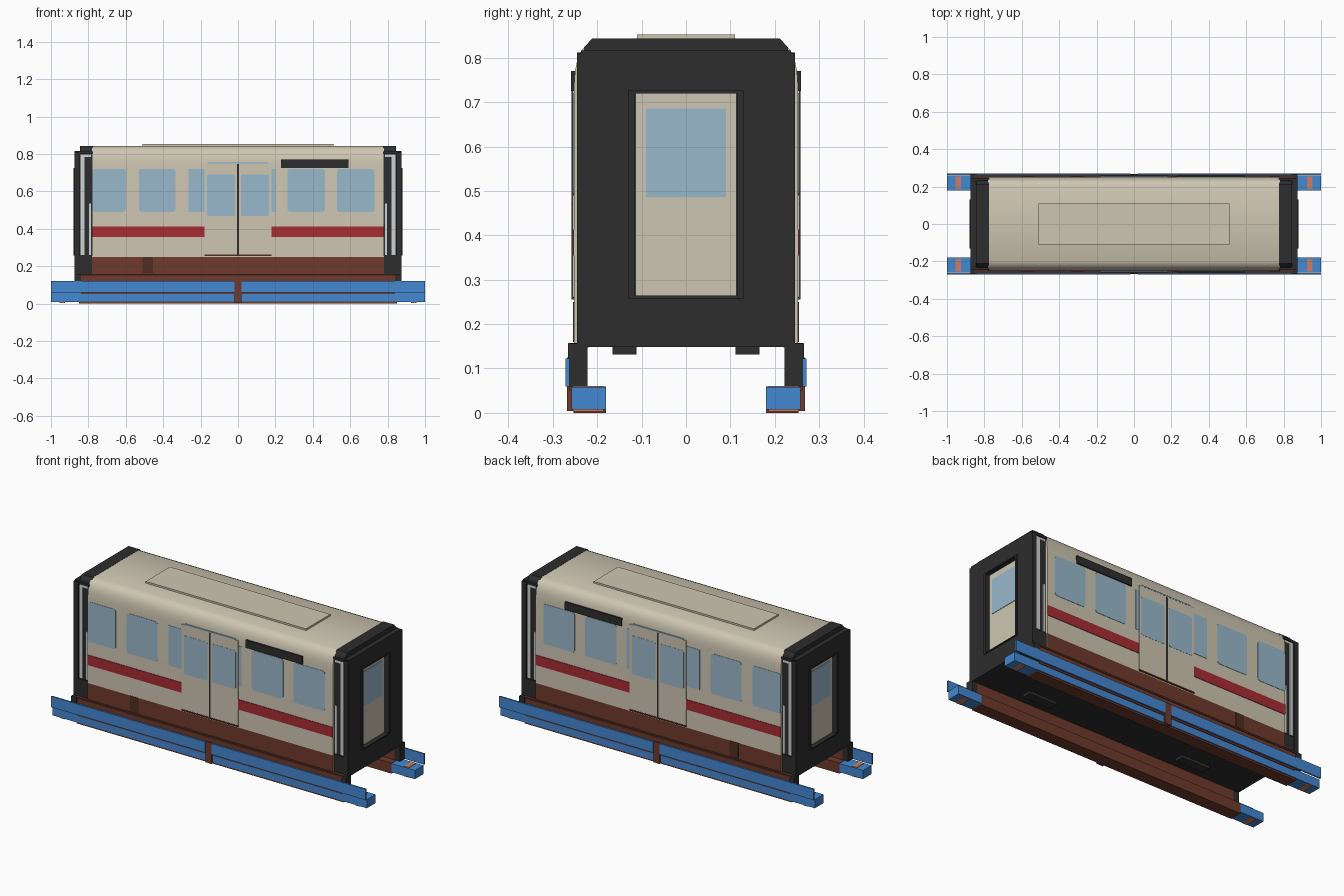
import bpy, bmesh
from mathutils import Matrix, Vector

default_cube = bpy.data.objects.get("Cube")
if default_cube:
    bpy.data.objects.remove(default_cube, do_unlink=True)


def material(name, rgb):
    """Flat material from display (sRGB) values."""
    lin = [((c / 255 + 0.055) / 1.055) ** 2.4 for c in rgb] + [1]
    m = bpy.data.materials.new(name)
    m.use_nodes = True
    m.diffuse_color = lin
    bsdf = m.node_tree.nodes["Principled BSDF"]
    bsdf.inputs["Base Color"].default_value = lin
    bsdf.inputs["Roughness"].default_value = 0.7
    return m


CREAM = material("cream paint", (206, 198, 178))
GLASS = material("window blue", (154, 185, 204))
RED = material("stripe red", (168, 44, 52))
BROWN = material("skirt brown", (112, 58, 43))
DARK_BROWN = material("dark brown", (80, 45, 35))
BLACK = material("charcoal", (45, 45, 46))
BLUE = material("rail blue", (67, 136, 210))
COPPER = material("copper", (205, 125, 95))
WHITE = material("handrail white", (208, 211, 211))


def finish(name, bm, mats):
    bmesh.ops.recalc_face_normals(bm, faces=bm.faces)
    mesh = bpy.data.meshes.new(name)
    bm.to_mesh(mesh)
    bm.free()
    for m in mats:
        mesh.materials.append(m)
    obj = bpy.data.objects.new(name, mesh)
    bpy.context.collection.objects.link(obj)
    return obj


def boxes(name, mat, spans, flip_x=False, flip_y=False, corner=0):
    """Boxes given as (x0, x1, y0, y1, z0, z1), optionally mirrored."""
    bm = bmesh.new()
    for x0, x1, y0, y1, z0, z1 in spans:
        for sx in (1, -1) if flip_x else (1,):
            for sy in (1, -1) if flip_y else (1,):
                mid = Vector((sx * (x0 + x1), sy * (y0 + y1), z0 + z1)) / 2
                size = (x1 - x0, y1 - y0, z1 - z0, 1)
                bmesh.ops.create_cube(bm, size=1, matrix=Matrix.Translation(mid) @ Matrix.Diagonal(size))
    if corner:
        edges = [e for e in bm.edges
                 if abs(e.verts[0].co.x - e.verts[1].co.x) < 1e-5
                 and abs(e.verts[0].co.z - e.verts[1].co.z) < 1e-5]
        bmesh.ops.bevel(bm, geom=edges, offset=corner, segments=3, profile=0.5, affect='EDGES')
    return finish(name, bm, [mat])


def extrude_profile(name, mats, half, x0, x1):
    """Extrude a mirrored half profile of (y, z) along x."""
    bm = bmesh.new()
    ring = half + [(-y, z) for y, z in reversed(half)]
    a = [bm.verts.new((x0, y, z)) for y, z in ring]
    b = [bm.verts.new((x1, y, z)) for y, z in ring]
    n = len(ring)
    for i in range(n):
        j = (i + 1) % n
        bm.faces.new((a[i], a[j], b[j], b[i]))
    bm.faces.new(a)
    bm.faces.new(b)
    return finish(name, bm, mats)


def side_plates(name, mat, rects, depth, corner=0, flip_x=False):
    """Thin plates (x0, x1, z0, z1) on both long walls."""
    spans = [(x0, x1, WALL - 0.003, WALL + depth, z0, z1) for x0, x1, z0, z1 in rects]
    return boxes(name, mat, spans, flip_x, True, corner)


def ring_spans(x0, x1, outer, inner):
    """Four boxes round an opening; outer and inner are (half width, bottom, top)."""
    ow, ob, ot = outer
    iw, ib, it = inner
    return [(x0, x1, -ow, -iw, ob, ot), (x0, x1, iw, ow, ob, ot),
            (x0, x1, -iw, iw, ob, ib), (x0, x1, -iw, iw, it, ot)]


WALL = 0.252   # half width of the body
END = 0.78     # half length of the body

# Body shell with brown skirt
shell = [(WALL, 0.155), (WALL, 0.25), (WALL, 0.74), (0.25, 0.77), (0.245, 0.795),
         (0.236, 0.816), (0.222, 0.832), (0.2, 0.842)]
body = extrude_profile("body_shell", [CREAM, BROWN], shell, -END, END)
for face in body.data.polygons:
    if face.center.z < 0.25 and abs(face.normal.x) < 0.5:
        face.material_index = 1
bpy.context.view_layer.objects.active = body
body.select_set(True)
bpy.ops.object.shade_smooth_by_angle()
body.select_set(False)
boxes("roof_panel", CREAM, [(-0.51, 0.51, -0.11, 0.11, 0.84, 0.852)])

# Side windows, stripes and trim
side_plates("side_windows", GLASS,
            [(x0, x1, 0.49, 0.72) for x0, x1 in
             [(-END, -0.6), (-0.53, -0.335), (0.265, 0.465), (0.53, 0.73)]], 0.002, 0.014)
side_plates("part_windows", GLASS,
            [(-0.265, -0.18, 0.49, 0.72), (0.18, 0.2, 0.49, 0.72)], 0.002)
side_plates("red_stripe", RED, [(0.18, END, 0.355, 0.413)], 0.003, flip_x=True)
side_plates("destination_panel", BLACK, [(0.23, 0.59, 0.725, 0.77)], 0.007)
side_plates("skirt_hatch", DARK_BROWN, [(-0.51, -0.455, 0.16, 0.25)], 0.002)

# Sliding doors
side_plates("door_leaf", CREAM, [(0.003, 0.18, 0.262, 0.75)], 0.004, flip_x=True)
side_plates("door_window", GLASS, [(0.015, 0.165, 0.468, 0.69)], 0.005, 0.008, True)
side_plates("door_seam", BLACK, [(-0.005, 0.005, 0.262, 0.745)], 0.006)
side_plates("door_sill", DARK_BROWN, [(-0.18, 0.18, 0.255, 0.263)], 0.006)
side_plates("door_header_glass", GLASS, [(-0.16, 0.16, 0.75, 0.757)], 0.005)

# Dark end caps, with an opening for the end door
cap = [(0.236, 0.148), (0.236, 0.8), (0.228, 0.825), (0.212, 0.843)]
for tag, s in (("right", 1), ("left", -1)):
    extrude_profile(tag + "_end_cap", [BLACK], cap, s * 0.775, s * 0.845)
boxes("end_wall", BLACK, ring_spans(0.84, 0.873, (0.236, 0.148, 0.816), (0.12, 0.264, 0.722)), True)
boxes("end_door_frame", BLACK, ring_spans(0.85, 0.879, (0.13, 0.258, 0.726), (0.115, 0.264, 0.72)), True)
boxes("end_door", CREAM, [(0.84, 0.852, -0.114, 0.114, 0.264, 0.72)], True)
boxes("end_door_window", GLASS, [(0.85, 0.855, -0.09, 0.09, 0.486, 0.686)], True)
boxes("corner_columns", BLACK,
      [(0.846, 0.873, 0.23, 0.246, 0.148, 0.81),
       (0.776, 0.85, 0.23, 0.244, 0.148, 0.255),
       (0.776, 0.85, 0.23, 0.246, 0.8, 0.812)], True, True)
boxes("handrails", WHITE,
      [(0.82, 0.841, 0.23, 0.241, 0.26, 0.798),
       (0.785, 0.82, 0.23, 0.241, 0.785, 0.798),
       (0.786, 0.797, 0.23, 0.241, 0.26, 0.535)], True, True)

# Underframe
boxes("floor_pan", BLACK, [(-0.86, 0.86, -0.24, 0.24, 0.148, 0.165)])
boxes("floor_brackets", BLACK, [(0.41, 0.59, 0.112, 0.166, 0.132, 0.15)], True, True)
boxes("sill_ledge", DARK_BROWN, [(-0.85, 0.85, 0.22, 0.265, 0.147, 0.157)], False, True)
boxes("sole_bar", BROWN, [(-0.84, 0.84, 0.222, 0.262, 0.05, 0.148)], False, True)
boxes("corner_feet", BLACK, [(0.84, 0.875, 0.222, 0.266, 0.06, 0.156)], True, True)

# Lower rails with blue outer plates and ends
boxes("lower_rail", BROWN, [(-0.85, 0.85, 0.18, 0.253, 0, 0.06)], False, True)
boxes("rail_joint", BROWN, [(-0.02, 0.02, 0.23, 0.268, 0.004, 0.125)], False, True)
boxes("upper_blue_plate", BLUE, [(0.02, 1, 0.262, 0.271, 0.06, 0.122)], True, True)
boxes("lower_blue_plate", BLUE, [(0.02, 0.86, 0.25, 0.258, 0.01, 0.058)], True, True)
boxes("rail_end", BLUE, [(0.85, 1, 0.18, 0.258, 0.008, 0.058)], True, True)
boxes("copper_band", COPPER, [(0.925, 0.955, 0.186, 0.254, 0.003, 0.061)], True, True)
